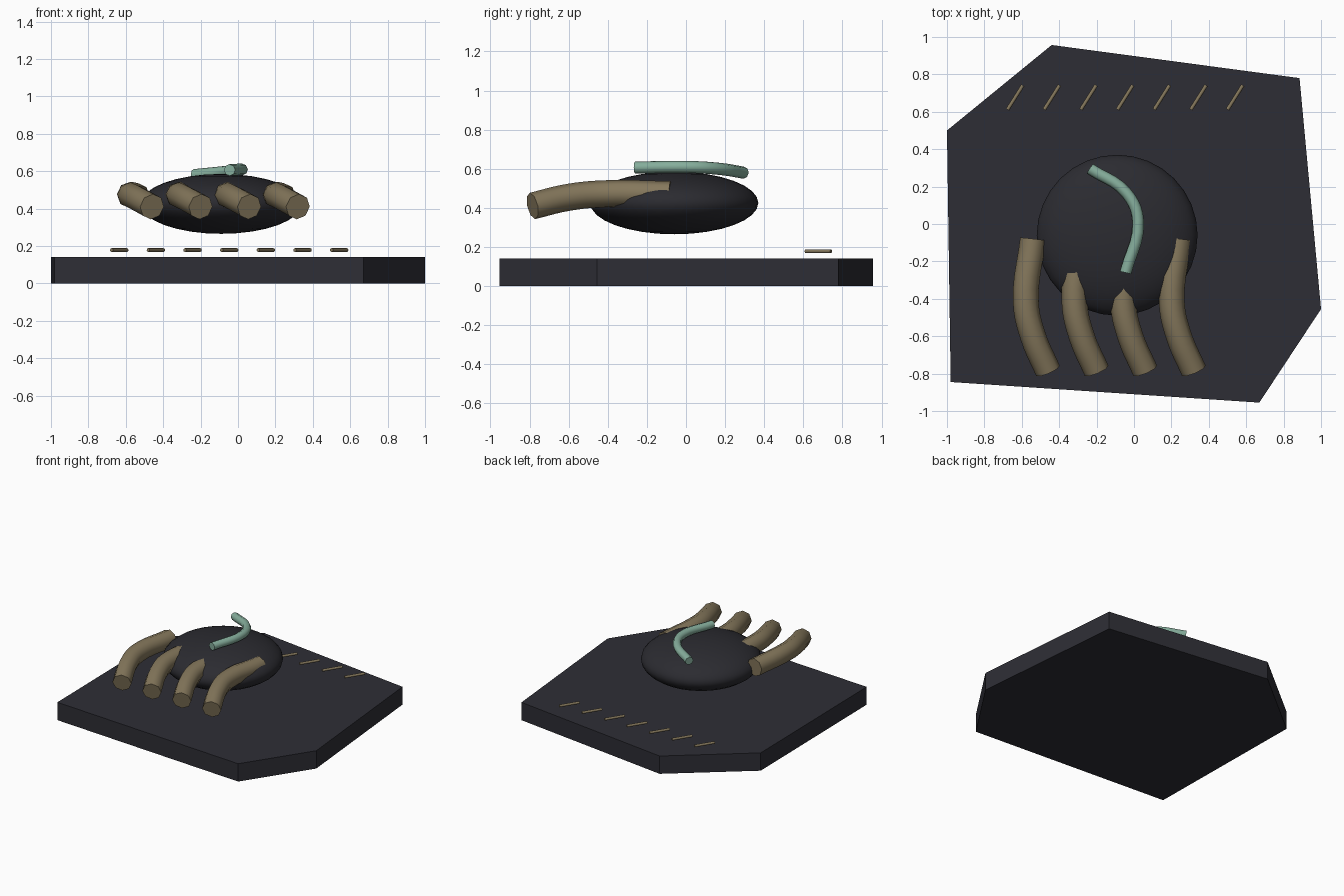
import bpy, bmesh, math

if "Cube" in bpy.data.objects:
    bpy.data.objects.remove(bpy.data.objects["Cube"])


def material(name, rgb):
    m = bpy.data.materials.new(name)
    m.diffuse_color = (*rgb, 1)
    m.use_nodes = True
    m.node_tree.nodes["Principled BSDF"].inputs["Base Color"].default_value = m.diffuse_color
    return m


SLATE = material("dark slate", (0.027, 0.027, 0.036))
CHARCOAL = material("charcoal", (0.024, 0.024, 0.030))
TAN = material("tan", (0.235, 0.187, 0.107))
MINT = material("mint green", (0.235, 0.420, 0.330))


def smooth(obj):
    bpy.ops.object.select_all(action='DESELECT')
    obj.select_set(True)
    bpy.context.view_layer.objects.active = obj
    bpy.ops.object.shade_smooth_by_angle(angle=math.radians(50))


def tube(name, points, radius, mat, steps=5):
    """Round capped tube following a smooth path, turned into a mesh."""
    cu = bpy.data.curves.new(name, 'CURVE')
    cu.dimensions = '3D'
    cu.bevel_depth = radius
    cu.bevel_resolution = 2
    cu.resolution_u = steps
    cu.use_fill_caps = True
    sp = cu.splines.new('BEZIER')
    sp.bezier_points.add(len(points) - 1)
    for bp, co in zip(sp.bezier_points, points):
        bp.co = co
        bp.handle_left_type = bp.handle_right_type = 'AUTO'
    cu.materials.append(mat)
    obj = bpy.data.objects.new(name, cu)
    bpy.context.collection.objects.link(obj)
    bpy.ops.object.select_all(action='DESELECT')
    obj.select_set(True)
    bpy.context.view_layer.objects.active = obj
    bpy.ops.object.convert(target='MESH')
    obj = bpy.context.view_layer.objects.active
    smooth(obj)
    return obj


# Irregular six-sided base slab
outline = [(-1, 0.5), (-0.98, -0.845), (0.67, -0.955),
           (1, -0.455), (0.885, 0.78), (-0.44, 0.957)]
bm = bmesh.new()
bottom = bm.faces.new([bm.verts.new((x, y, 0)) for x, y in outline])
ext = bmesh.ops.extrude_face_region(bm, geom=[bottom], use_keep_orig=True)
for v in ext["geom"]:
    if isinstance(v, bmesh.types.BMVert):
        v.co.z = 0.14
bmesh.ops.recalc_face_normals(bm, faces=bm.faces)
mesh = bpy.data.meshes.new("base_slab")
bm.to_mesh(mesh)
bm.free()
mesh.materials.append(SLATE)
bpy.context.collection.objects.link(bpy.data.objects.new("base_slab", mesh))

# Flattened round body
bpy.ops.mesh.primitive_uv_sphere_add(segments=32, ring_count=16, radius=1,
                                     location=(-0.09, -0.06, 0.425))
body = bpy.context.object
body.name = "rounded_body"
body.scale = (0.43, 0.43, 0.16)
body.data.materials.append(CHARCOAL)
smooth(body)

# Four fingers gripping the body
for i in range(4):
    dx = 0.26 * i
    path = [(-0.46, -0.785, 0.41), (-0.54, -0.6, 0.454),
            (-0.578, -0.42, 0.472), (-0.54, -0.08, 0.468)]
    tube(f"finger_{i + 1}", [(x + dx, y, z) for x, y, z in path], 0.069, TAN)

# Curved strip on top of the body
tube("top_curve", [(-0.235, 0.295, 0.58), (-0.04, 0.165, 0.6),
                   (0.022, 0.02, 0.609), (-0.045, -0.26, 0.606)], 0.031, MINT)

# Row of slanted tick marks along the back
for i in range(7):
    x = -0.635 + 0.196 * i
    tube(f"tick_mark_{i + 1}", [(x - 0.041, 0.612, 0.178), (x + 0.041, 0.742, 0.178)],
         0.010, TAN, steps=1)
